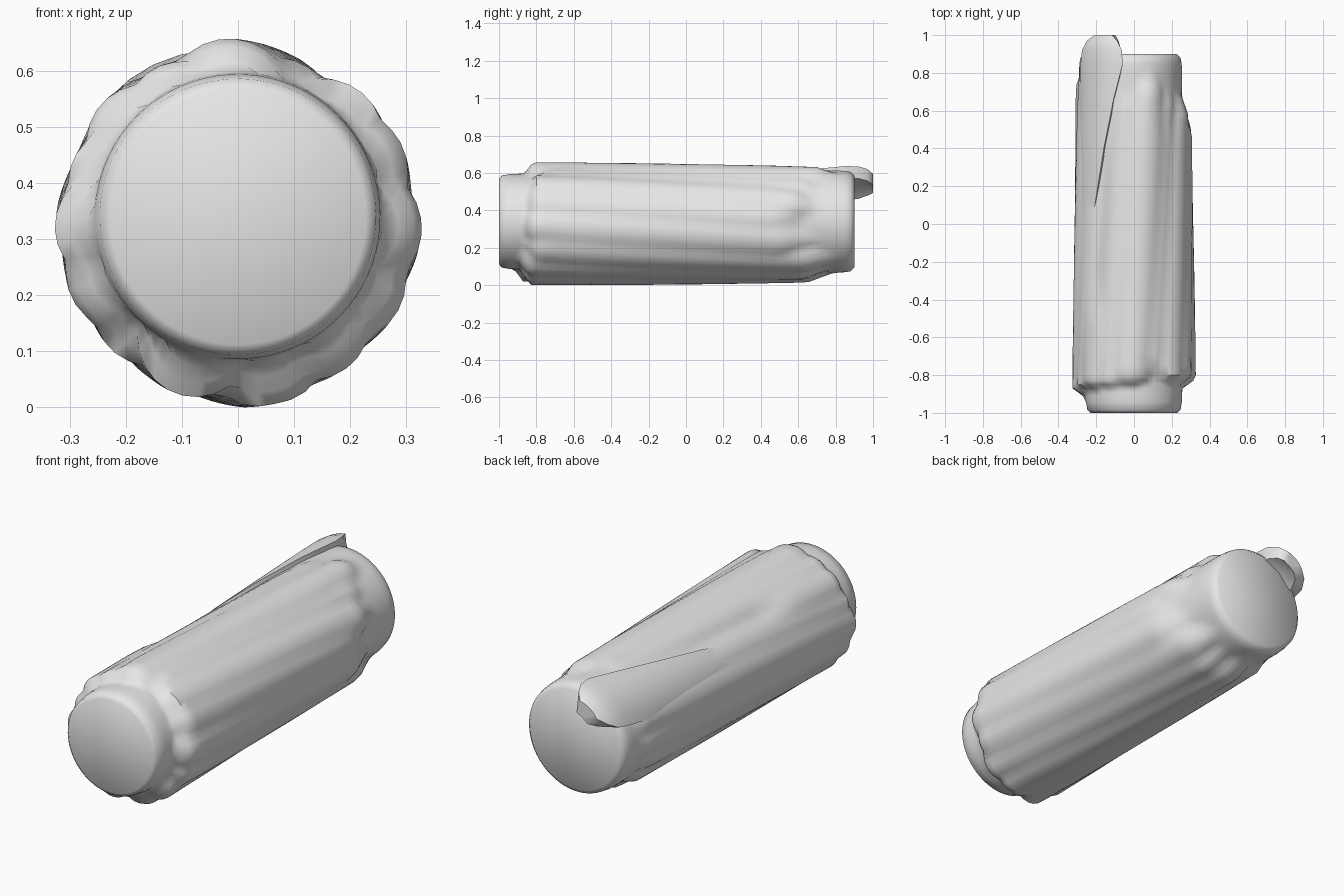
import bpy
import bmesh
from math import sin, cos, radians, degrees, pi

cube = bpy.data.objects.get("Cube")
if cube:
    bpy.data.objects.remove(cube, do_unlink=True)

wood = bpy.data.materials.new("wood grey")
wood.use_nodes = True
wood.diffuse_color = (0.8, 0.8, 0.8, 1)
wood.node_tree.nodes["Principled BSDF"].inputs["Base Color"].default_value = (0.8, 0.8, 0.8, 1)

AXIS_Z = 0.33
TWIST = 14       # degrees per unit of length
COLUMNS = 72


def loft(name, rings, smooth):
    """Skin closed rings of equal length and cap both ends."""
    bm = bmesh.new()
    rows = [[bm.verts.new(p) for p in ring] for ring in rings]
    n = len(rows[0])
    for a, b in zip(rows, rows[1:]):
        for i in range(n):
            j = (i + 1) % n
            bm.faces.new((a[i], a[j], b[j], b[i]))
    bm.faces.new(rows[0])
    bm.faces.new(rows[-1])
    bmesh.ops.recalc_face_normals(bm, faces=bm.faces[:])
    mesh = bpy.data.meshes.new(name)
    bm.to_mesh(mesh)
    bm.free()
    mesh.materials.append(wood)
    obj = bpy.data.objects.new(name, mesh)
    bpy.context.collection.objects.link(obj)
    bpy.ops.object.select_all(action='DESELECT')
    obj.select_set(True)
    bpy.context.view_layer.objects.active = obj
    bpy.ops.object.shade_smooth_by_angle(angle=radians(smooth))
    return obj


def polar(angle, r, y):
    return (r * cos(angle), y, AXIS_Z + r * sin(angle))


def lerp_table(table, y):
    for (ya, ra), (yb, rb) in zip(table, table[1:]):
        if y <= yb:
            return ra + (rb - ra) * (y - ya) / (yb - ya)
    return table[-1][1]


# Heartwood radius along the log, with softly rounded ends
core = [(-1, 0.228), (-0.985, 0.246), (-0.94, 0.254), (-0.8, 0.26),
        (0.7, 0.272), (0.84, 0.272), (0.88, 0.265), (0.9, 0.245)]

# Bark ridges: angle at mid length, radius, front end, back end
ridges = [
    (-14, 0.328, -0.86, 0.68), (14, 0.323, -0.85, 0.64), (33, 0.32, -0.84, 0.74),
    (60, 0.306, -0.82, 0.8), (83, 0.328, -0.86, 0.86), (107, 0.312, -0.88, 0.8),
    (128, 0.282, -0.85, 0.85), (128, 0.322, -0.88, -0.3), (149, 0.314, -0.89, 0.87),
    (170, 0.326, -0.91, 0.9), (192, 0.325, -0.9, 0.89), (213, 0.32, -0.87, 0.83),
    (238, 0.324, -0.91, 0.82), (270, 0.335, -0.87, 0.81), (295, 0.324, -0.88, 0.78),
    (320, 0.326, -0.85, 0.8),
]


def log_radius(angle, y):
    """Highest of the heartwood and all the twisted, tapering bark ridges."""
    r = lerp_table(core, y) + 0.01 * sin(angle) - 0.01 * (y + 1) * cos(angle)
    # grooves deepen toward both ends
    groove = 0.00006 * (1 + 4 * max(0, y - 0.45) + 4 * max(0, -0.65 - y))
    for centre, height, y0, y1 in ridges:
        off = (degrees(angle) + TWIST * y - centre + 180) % 360 - 180
        front_drop = max(0, y0 + 0.04 - y) * 1.4
        back_drop = max(0, y - y1 + 0.16) * 0.35
        r = max(r, height - 0.011 * (y + 0.8) - groove * off ** 2 - front_drop - back_drop)
    return min(r, 0.33)


stations = [-1, -0.985, -0.94, -0.91, -0.89, -0.87, -0.85, -0.83, -0.8, -0.75, -0.68]
stations += [-0.55 + 0.1 * i for i in range(11)]
stations += [0.5 + 0.04 * i for i in range(9)] + [0.85, 0.88, 0.9]
rings = []
for y in stations:
    angles = [2 * pi * i / COLUMNS - radians(TWIST * y) for i in range(COLUMNS)]
    rings.append([polar(a, log_radius(a, y), y) for a in angles])
loft("barked_log", rings, 50)

# Long splinter lifting off the log and reaching past the back end:
# position, centre angle, half width, outer radius
rings = []
for y, centre, half, radius in [
        (-0.3, 160, 8, 0.285), (-0.1, 159, 13, 0.3), (0.15, 152, 20, 0.306),
        (0.4, 145, 23, 0.31), (0.65, 136, 25, 0.316), (0.85, 128, 27, 0.32),
        (0.92, 127, 25, 0.32), (0.97, 126, 19, 0.312), (1.0, 125, 11, 0.298)]:
    mid, span = radians(centre), radians(half)
    ring = [polar(mid + span * t, radius - 0.008 * t * t, y)
            for t in (-1, -0.7, -0.35, 0, 0.35, 0.7, 1)]
    ring += [polar(mid + span * t, radius - 0.07, y) for t in (0.85, 0, -0.85)]
    rings.append(ring)
loft("long_splinter", rings, 50)
